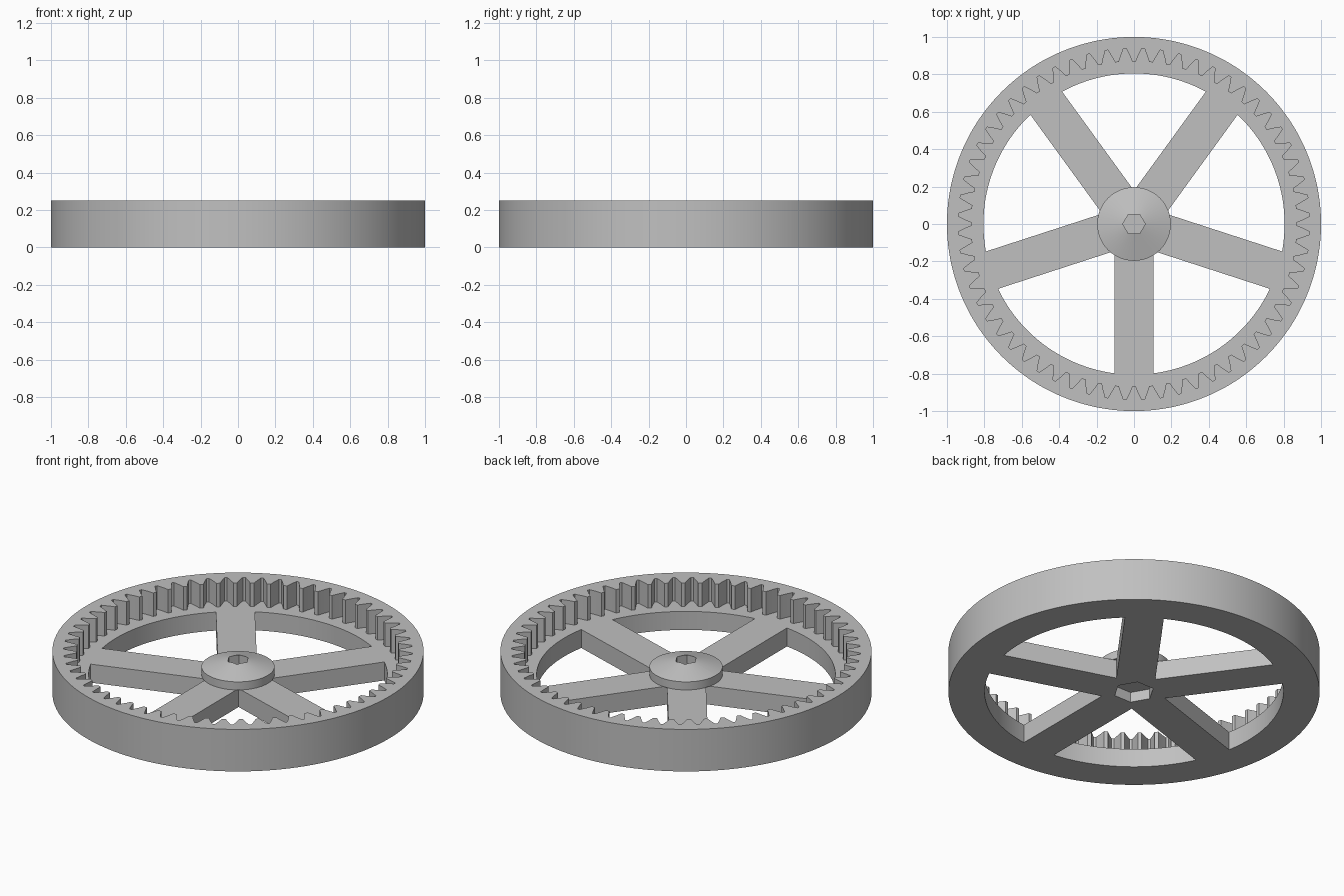
import bpy, bmesh, math
from math import cos, sin, pi, radians

cube = bpy.data.objects.get("Cube")
if cube:
    bpy.data.objects.remove(cube, do_unlink=True)

grey = bpy.data.materials.new("light grey")
grey.use_nodes = True
colour = (0.53, 0.53, 0.53, 1)
grey.diffuse_color = colour
grey.node_tree.nodes["Principled BSDF"].inputs["Base Color"].default_value = colour

PLATE, HEIGHT = 0.11, 0.25      # spoke plate and full rim height
TEETH, SPOKES = 60, 5


def make(name, bm):
    bmesh.ops.recalc_face_normals(bm, faces=bm.faces)
    mesh = bpy.data.meshes.new(name)
    bm.to_mesh(mesh)
    bm.free()
    mesh.materials.append(grey)
    obj = bpy.data.objects.new(name, mesh)
    bpy.context.collection.objects.link(obj)
    return obj


def ring_points(radius, angles, z):
    return [(radius * cos(a), radius * sin(a), z) for a in angles]


def prism(name, points, z0, z1):
    bm = bmesh.new()
    face = bm.faces.new([bm.verts.new((x, y, z0)) for x, y in points])
    new = bmesh.ops.extrude_face_region(bm, geom=[face])["geom"]
    top = [v for v in new if isinstance(v, bmesh.types.BMVert)]
    bmesh.ops.translate(bm, verts=top, vec=(0, 0, z1 - z0))
    return make(name, bm)


def hexagon(name, radius, z0, z1):
    pts = [(radius * cos(k * pi / 3), radius * sin(k * pi / 3)) for k in range(6)]
    return prism(name, pts, z0, z1)


def combine(target, other, operation):
    other.hide_render = True
    mod = target.modifiers.new(operation.lower(), 'BOOLEAN')
    mod.operation, mod.object, mod.solver = operation, other, 'EXACT'
    bpy.context.view_layer.objects.active = target
    bpy.ops.object.modifier_apply(modifier=mod.name)
    bpy.data.objects.remove(other, do_unlink=True)


# Toothed rim: stacked loops joined into a closed cross-section
tooth = [(-0.11, 0.87), (0.11, 0.87), (0.25, 0.902),
         (0.43, 0.94), (0.57, 0.94), (0.75, 0.902)]
angles, tooth_radii = [], []
for t in range(TEETH):
    for frac, r in tooth:
        angles.append(pi / 2 + (t + frac) * 2 * pi / TEETH)
        tooth_radii.append(r)


def teeth_points(z):
    return [(r * cos(a), r * sin(a), z) for a, r in zip(angles, tooth_radii)]


bm = bmesh.new()
sections = [ring_points(0.805, angles, 0), ring_points(1, angles, 0),
            ring_points(1, angles, HEIGHT), teeth_points(HEIGHT),
            teeth_points(PLATE), ring_points(0.805, angles, PLATE)]
loops = [[bm.verts.new(p) for p in s] for s in sections]
for i, a in enumerate(loops):
    b = loops[(i + 1) % len(loops)]
    for j in range(len(a)):
        k = (j + 1) % len(a)
        bm.faces.new((a[j], a[k], b[k], b[j]))
wheel = make("toothed_wheel", bm)

# Five spokes as one star outline, merged with the rim
half, reach = 0.105, 0.84
valley = half / sin(pi / SPOKES)
star = []
for k in range(SPOKES):
    a = -pi / 2 + k * 2 * pi / SPOKES
    for side in (-half, half):
        star.append((reach * cos(a) - side * sin(a), reach * sin(a) + side * cos(a)))
    v = a + pi / SPOKES
    star.append((valley * cos(v), valley * sin(v)))
combine(wheel, prism("spokes", star, 0, PLATE), 'UNION')

# Hexagonal recess underneath
combine(wheel, hexagon("nut_recess", 0.11, -0.1, 0.06), 'DIFFERENCE')

# Hub cap: short cylinder with a shallow cone and a hexagonal socket
bm = bmesh.new()
hub_angles = [k * 2 * pi / 48 for k in range(48)]
profile = [(0.197, PLATE), (0.197, 0.158), (0.04, 0.204)]
loops = [[bm.verts.new(p) for p in ring_points(r, hub_angles, z)] for r, z in profile]
for a, b in zip(loops, loops[1:]):
    for j in range(len(a)):
        k = (j + 1) % len(a)
        bm.faces.new((a[j], a[k], b[k], b[j]))
bm.faces.new(loops[0])
bm.faces.new(loops[-1])
hub = make("hub_cap", bm)
combine(hub, hexagon("socket", 0.06, 0.135, 0.4), 'DIFFERENCE')

# Smooth the round walls, keep hard edges
for obj in (wheel, hub):
    bpy.ops.object.select_all(action='DESELECT')
    obj.select_set(True)
    bpy.context.view_layer.objects.active = obj
    bpy.ops.object.shade_smooth_by_angle(angle=radians(12))
